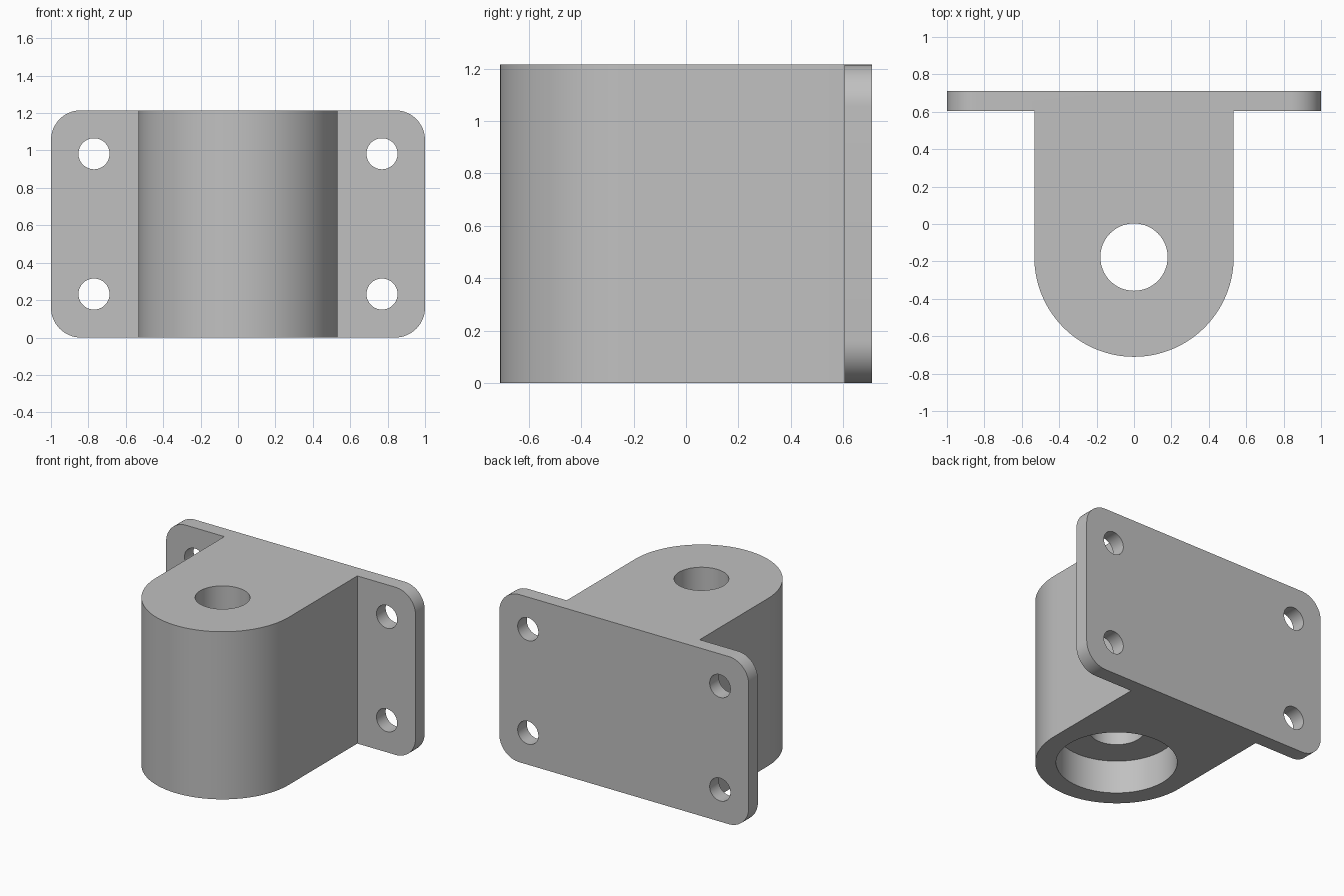
import bpy, bmesh
from math import pi, cos, sin
from mathutils import Matrix, Vector

cube = bpy.data.objects.get("Cube")
if cube:
    bpy.data.objects.remove(cube, do_unlink=True)

HEIGHT = 1.215
BACK, PLATE_FRONT = 0.71, 0.605
BODY_R, BODY_Y = 0.533, -0.177

grey = bpy.data.materials.new("plain grey")
grey.use_nodes = True
colour = (0.53, 0.53, 0.53, 1)
grey.diffuse_color = colour
grey.node_tree.nodes["Principled BSDF"].inputs["Base Color"].default_value = colour


def arc(cx, cy, r, start, end, steps):
    angles = [start + (end - start) * i / steps for i in range(steps + 1)]
    return [(cx + r * cos(a), cy + r * sin(a)) for a in angles]


def extrude(name, outline, depth, matrix=Matrix()):
    """Solid prism from a flat outline, raised along local z."""
    bm = bmesh.new()
    face = bm.faces.new([bm.verts.new((x, y, 0)) for x, y in outline])
    top = bmesh.ops.extrude_face_region(bm, geom=[face])["geom"]
    verts = [v for v in top if isinstance(v, bmesh.types.BMVert)]
    bmesh.ops.translate(bm, verts=verts, vec=(0, 0, depth))
    bmesh.ops.recalc_face_normals(bm, faces=bm.faces)
    bm.transform(matrix)
    mesh = bpy.data.meshes.new(name)
    bm.to_mesh(mesh)
    bm.free()
    mesh.materials.append(grey)
    obj = bpy.data.objects.new(name, mesh)
    bpy.context.collection.objects.link(obj)
    return obj


def cylinder(name, r, start, depth, rotation=Matrix()):
    outline = arc(0, 0, r, 0, 2 * pi, 64)[:-1]
    return extrude(name, outline, depth, Matrix.Translation(Vector(start)) @ rotation)


def combine(target, tool, operation):
    """Apply a boolean and remove the helper solid."""
    tool.hide_render = True
    mod = target.modifiers.new("join", "BOOLEAN")
    mod.operation, mod.object, mod.solver = operation, tool, "EXACT"
    bpy.ops.object.select_all(action="DESELECT")
    bpy.context.view_layer.objects.active = target
    target.select_set(True)
    bpy.ops.object.modifier_apply(modifier=mod.name)
    bpy.data.objects.remove(tool, do_unlink=True)


# Rounded mounting plate, standing upright
upright = Matrix.Rotation(pi / 2, 4, "X")
corner = 0.16
corners = [(1 - corner, HEIGHT - corner), (corner - 1, HEIGHT - corner),
           (corner - 1, corner), (1 - corner, corner)]
plate_outline = []
for i, (cx, cz) in enumerate(corners):
    plate_outline += arc(cx, cz, corner, i * pi / 2, (i + 1) * pi / 2, 16)
bracket = extrude("mounting_bracket", plate_outline, BACK - PLATE_FRONT,
                  Matrix.Translation((0, BACK, 0)) @ upright)

# Round-nosed body, merged into the plate
inside = (BACK + PLATE_FRONT) / 2
body_outline = arc(0, BODY_Y, BODY_R, -pi, 0, 64)
body_outline += [(BODY_R, inside), (-BODY_R, inside)]
combine(bracket, extrude("body", body_outline, HEIGHT), "UNION")

# Through hole and wider recess underneath
combine(bracket, cylinder("through_hole", 0.18, (0, BODY_Y, -0.1), 1.5), "DIFFERENCE")
combine(bracket, cylinder("recess", 0.397, (0, BODY_Y, -0.1), 0.34), "DIFFERENCE")

# Four screw holes
for x in (-0.77, 0.77):
    for z in (HEIGHT / 2 - 0.375, HEIGHT / 2 + 0.375):
        hole = cylinder("screw_hole", 0.083, (x, BACK + 0.05, z), 0.2, upright)
        combine(bracket, hole, "DIFFERENCE")

bpy.ops.object.shade_smooth_by_angle(angle=pi / 6)
